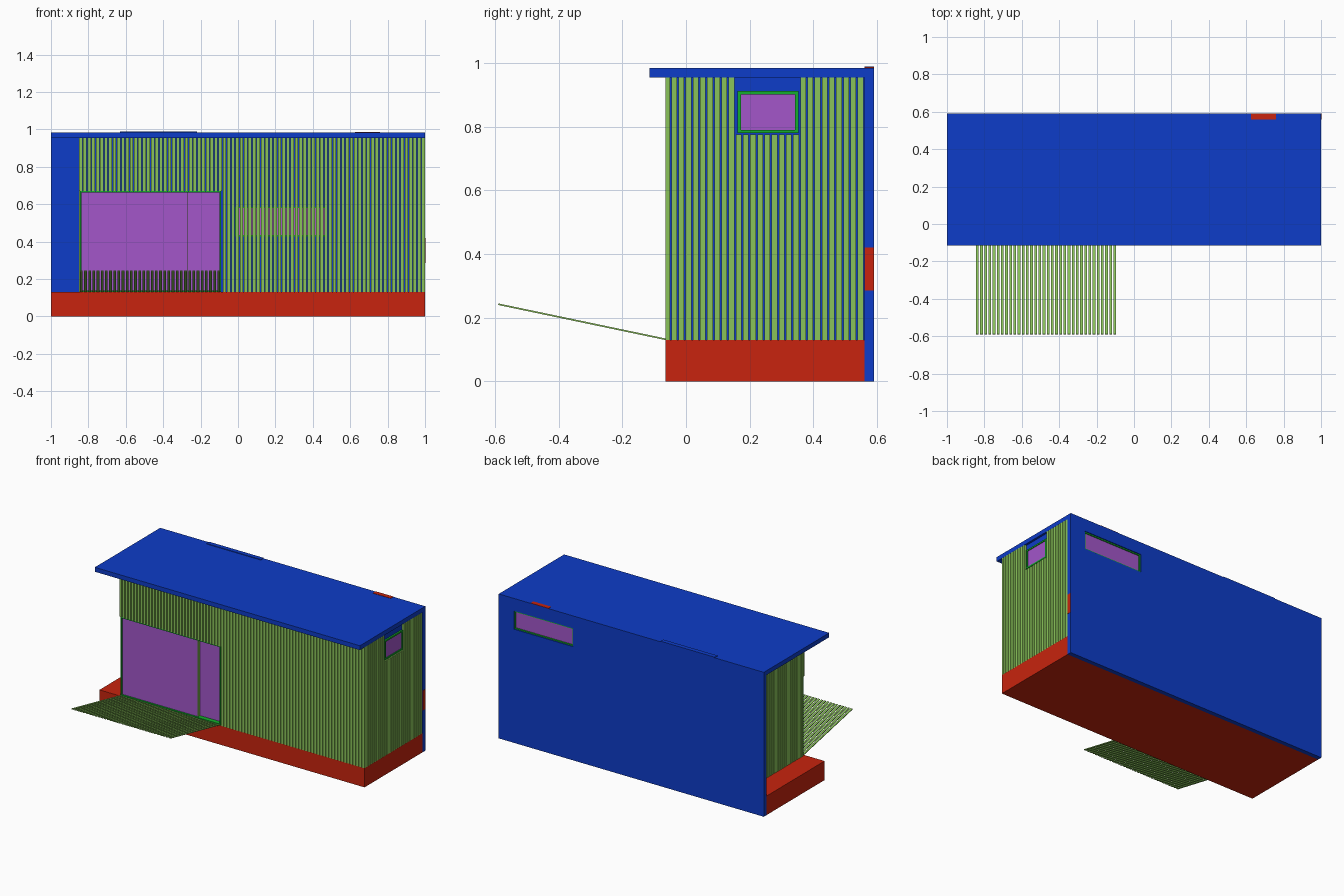
import bpy, bmesh, math
from mathutils import Matrix, Vector

if "Cube" in bpy.data.objects:
    bpy.data.objects.remove(bpy.data.objects["Cube"], do_unlink=True)


def material(name, srgb):
    lin = [((c / 255 + 0.055) / 1.055) ** 2.4 for c in srgb]
    m = bpy.data.materials.new(name)
    m.use_nodes = True
    m.diffuse_color = (*lin, 1)
    m.node_tree.nodes["Principled BSDF"].inputs["Base Color"].default_value = (*lin, 1)
    return m


BLUE = material("blue panel", (13, 60, 200))
RED = material("red plinth", (200, 36, 14))
SLAT = material("light green slat", (138, 196, 90))
FRAME = material("bright green frame", (20, 175, 45))
GLASS = material("purple glass", (163, 86, 202))


def boxes(name, mat, *spans):
    """One object from boxes given as (x0, x1, y0, y1, z0, z1)."""
    bm = bmesh.new()
    for x0, x1, y0, y1, z0, z1 in spans:
        centre = Vector(((x0 + x1) / 2, (y0 + y1) / 2, (z0 + z1) / 2))
        size = Matrix.Diagonal((x1 - x0, y1 - y0, z1 - z0, 1))
        bmesh.ops.create_cube(bm, size=1, matrix=Matrix.Translation(centre) @ size)
    mesh = bpy.data.meshes.new(name)
    bm.to_mesh(mesh)
    bm.free()
    mesh.materials.append(mat)
    ob = bpy.data.objects.new(name, mesh)
    bpy.context.collection.objects.link(ob)
    return ob


def ring(a0, a1, z0, z1, w):
    """Four (a0, a1, z0, z1) strips of width w just inside a rectangle."""
    return [(a0, a0 + w, z0, z1), (a1 - w, a1, z0, z1),
            (a0 + w, a1 - w, z0, z0 + w), (a0 + w, a1 - w, z1 - w, z1)]


PITCH = 0.0225
GAP = 0.0048


def slat_positions(start, end, gap=GAP):
    """Evenly spaced slats that exactly fill the length."""
    n = round((end - start + gap) / PITCH)
    step = (end - start + gap) / n
    return [(start + i * step, start + (i + 1) * step - gap) for i in range(n)]


FLOOR, EAVE, TOP = 0.13, 0.955, 0.985
FRONT, REAR, BACK = -0.065, 0.56, 0.59
LEFT, RIGHT = -0.85, 1.0
T = 0.014                      # slat thickness
OPEN = (-0.845, -0.09)         # large front opening in x
OPEN_TOP = 0.67

# Plinth and roof
boxes("plinth", RED, (-1, 1, FRONT, REAR, 0, FLOOR))
boxes("roof", BLUE, (-1, 1, -0.115, REAR, EAVE, TOP))

# Back wall built around its window hole
WX0, WX1, WZ0, WZ1 = 0.44, 0.885, 0.775, 0.9
boxes("back_wall", BLUE,
      (-1, WX0, REAR, BACK, 0, TOP), (WX1, 1, REAR, BACK, 0, TOP),
      (WX0, WX1, REAR, BACK, 0, WZ0), (WX0, WX1, REAR, BACK, WZ1, TOP))
boxes("back_window_frame", FRAME,
      *[(a, b, REAR, BACK - 0.006, c, d) for a, b, c, d in ring(WX0, WX1, WZ0, WZ1, 0.008)])
boxes("back_window_glass", GLASS, (WX0, WX1, REAR, BACK - 0.012, WZ0, WZ1))

# Small plates on the edges of the back wall
boxes("wall_top_ridge", BLUE, (-0.63, -0.22, REAR, BACK, TOP, 0.989))
boxes("wall_edge_marks", RED,
      (0.625, 0.76, REAR, BACK, TOP, TOP + 0.002),
      (1, 1.002, REAR, BACK, 0.285, 0.42))

# Inner walls, leaving a shallow niche for the front opening
inner = FRONT + T + 0.001
boxes("inner_walls", BLUE,
      (LEFT + T, RIGHT - T, 0, REAR, FLOOR, EAVE),
      (OPEN[1], RIGHT - T, inner, 0, FLOOR, EAVE),
      (LEFT + T, OPEN[1], inner, 0, OPEN_TOP, EAVE))

# Sliding glass doors: the left leaf stands ahead of the right one
boxes("front_door_frame", FRAME,
      *[(a, b, FRONT + 0.004, 0, c, d) for a, b, c, d in ring(*OPEN, FLOOR, OPEN_TOP, 0.008)])
boxes("front_door_glass", GLASS,
      (OPEN[0] + 0.008, -0.27, -0.05, -0.03, FLOOR + 0.008, OPEN_TOP),
      (-0.27, OPEN[1], -0.03, -0.01, FLOOR + 0.008, OPEN_TOP))
boxes("front_door_edge", SLAT, (-0.27, -0.266, -0.049, -0.03, FLOOR + 0.008, OPEN_TOP - 0.008))

# Front window hidden behind the slats
boxes("hidden_window_glass", GLASS, (-0.01, 0.47, inner - 0.001, inner + 0.003, 0.435, 0.58))
boxes("hidden_window_frame", FRAME,
      *[(a, b, inner - 0.0015, inner + 0.003, c, d)
        for a, b, c, d in ring(-0.016, 0.476, 0.429, 0.586, 0.006)])

# Slatted cladding on three sides
front = []
for a, b in slat_positions(LEFT, RIGHT):
    low = OPEN_TOP if b < OPEN[1] + 0.006 else FLOOR
    front.append((a, b, FRONT, FRONT + T, low, EAVE))
boxes("front_slats", SLAT, *front)

SIDE_WIN = (0.157, 0.36)
right = []
for a, b in slat_positions(FRONT + T + GAP, REAR - 0.003):
    behind_window = SIDE_WIN[0] - 0.012 < (a + b) / 2 < SIDE_WIN[1] + 0.004
    right.append((RIGHT - T, RIGHT, a, b, FLOOR, 0.775 if behind_window else EAVE))
boxes("right_end_slats", SLAT, *right)
boxes("left_end_slats", SLAT,
      *[(LEFT, LEFT + T, a, b, FLOOR, EAVE)
        for a, b in slat_positions(FRONT + T + GAP, REAR - 0.003)])

# Window in the end wall
boxes("end_window_frame", FRAME,
      *[(RIGHT - T, RIGHT - 0.003, a, b, c, d)
        for a, b, c, d in ring(0.162, 0.353, 0.78, 0.912, 0.01)])
boxes("end_window_glass", GLASS, (RIGHT - T, RIGHT - 0.008, 0.17, 0.345, 0.787, 0.905))

# Slatted shutter folded down in front of the doors, hinged at floor level
reach, rise = 0.525, 0.11
shutter = boxes("folded_shutter", SLAT,
                *[(a, b, -math.hypot(reach, rise), 0, 0, 0.005)
                  for a, b in slat_positions(OPEN[0], OPEN[1] - 0.005, 0.008)])
shutter.location = (0, FRONT, FLOOR)
shutter.rotation_euler.x = -math.atan2(rise, reach)
